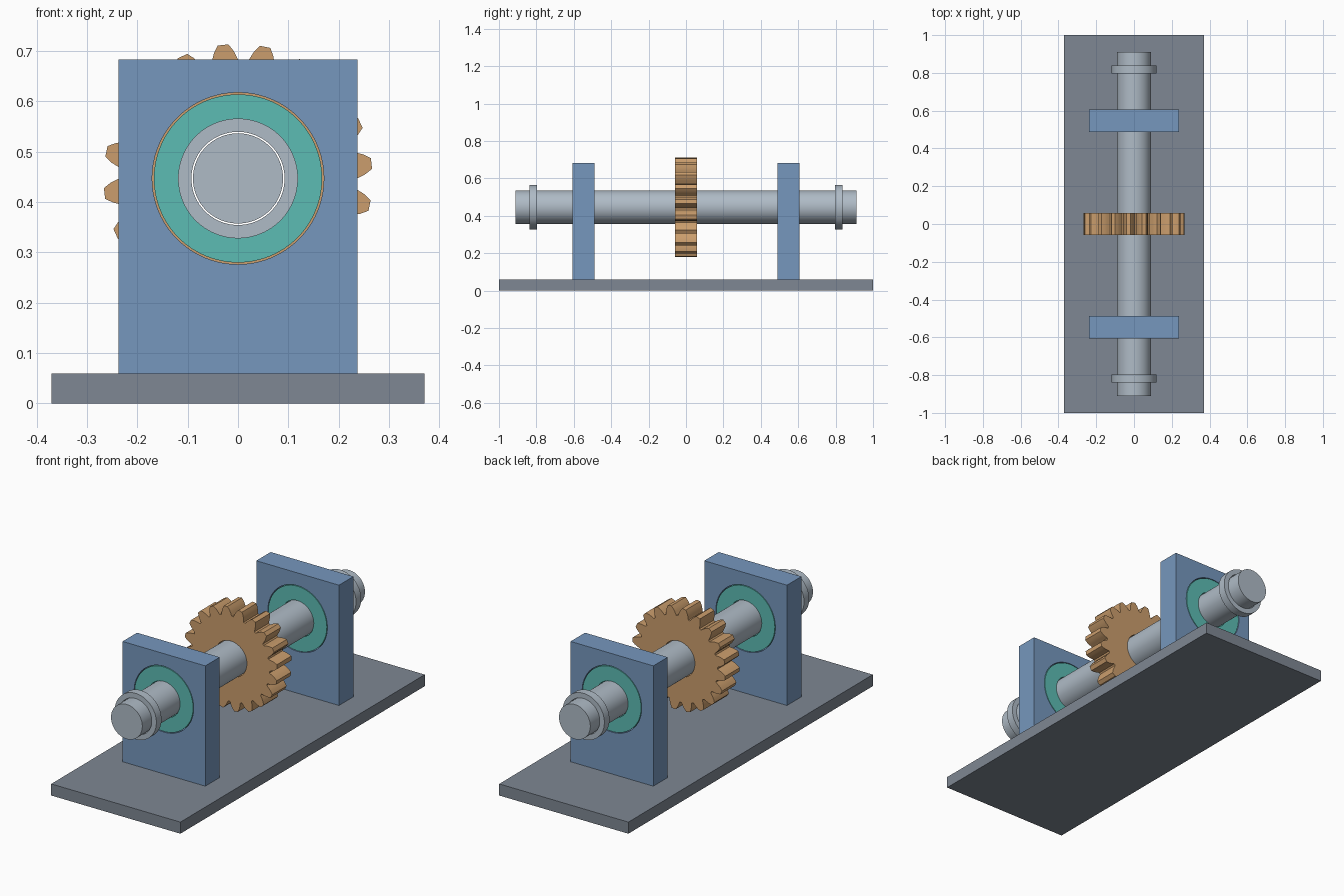
import bpy, bmesh, math
from mathutils import Vector

if "Cube" in bpy.data.objects:
    bpy.data.objects.remove(bpy.data.objects["Cube"])

AXIS_Z = 0.447      # height of the shaft centre line
BORE = 0.0925       # clearance bore around the shaft
SEGMENTS = 96


def material(name, rgb):
    mat = bpy.data.materials.new(name)
    lin = [((c / 255 + 0.055) / 1.055) ** 2.4 for c in rgb]
    mat.diffuse_color = (*lin, 1.0)
    mat.use_nodes = True
    mat.node_tree.nodes["Principled BSDF"].inputs["Base Color"].default_value = mat.diffuse_color
    return mat


GREY = material("slate grey", (126, 135, 147))
BLUE = material("steel blue", (118, 151, 189))
TEAL = material("teal", (92, 188, 179))
STEEL = material("pale steel", (175, 187, 198))
BRONZE = material("bronze", (203, 158, 109))


def circle(radius):
    return [(radius * math.cos(2 * math.pi * i / SEGMENTS),
             AXIS_Z + radius * math.sin(2 * math.pi * i / SEGMENTS))
            for i in range(SEGMENTS)]


def rectangle(half_width, z0, z1):
    return [(-half_width, z0), (half_width, z0), (half_width, z1), (-half_width, z1)]


def extrude_y(name, loops, y0, y1, mat):
    """Fill x-z outlines (the first may be pierced by the second) and extrude along y."""
    bm = bmesh.new()
    edges = []
    for loop in loops:
        verts = [bm.verts.new((x, y0, z)) for x, z in loop]
        edges += [bm.edges.new((verts[i - 1], verts[i])) for i in range(len(verts))]
    if len(loops) == 1:
        bm.faces.new(verts)
    else:
        bmesh.ops.triangle_fill(bm, edges=edges, use_beauty=True, normal=(0, 1, 0))
    out = bmesh.ops.extrude_face_region(bm, geom=bm.faces[:], use_keep_orig=True)
    moved = [v for v in out["geom"] if isinstance(v, bmesh.types.BMVert)]
    bmesh.ops.translate(bm, verts=moved, vec=Vector((0, y1 - y0, 0)))
    bmesh.ops.recalc_face_normals(bm, faces=bm.faces[:])
    mesh = bpy.data.meshes.new(name)
    bm.to_mesh(mesh)
    bm.free()
    mesh.materials.append(mat)
    obj = bpy.data.objects.new(name, mesh)
    bpy.context.collection.objects.link(obj)
    bpy.ops.object.select_all(action="DESELECT")
    obj.select_set(True)
    bpy.context.view_layer.objects.active = obj
    bpy.ops.object.shade_smooth_by_angle(angle=math.radians(15))
    return obj


def gear_outline(teeth=20, offset=6.4):
    # one tooth: (angle from tooth centre in degrees, radius)
    half = [(7.9, 0.222), (7.1, 0.228), (6.2, 0.238), (4.5, 0.253), (2.3, 0.267)]
    tooth = [(-a, r) for a, r in half] + [(a, r) for a, r in reversed(half)]
    points = []
    for k in range(teeth):
        for a, r in tooth:
            t = math.radians(offset + k * 360 / teeth + a)
            points.append((r * math.cos(t), AXIS_Z + r * math.sin(t)))
    return points


# Base plate and through shaft
extrude_y("base_plate", [rectangle(0.37, 0, 0.06)], -1, 1, GREY)
extrude_y("shaft", [circle(0.0895)], -0.911, 0.911, STEEL)

# Central toothed gear
extrude_y("gear", [gear_outline(), circle(BORE)], -0.059, 0.059, BRONZE)

# Bearing supports, bushings and retaining collars at each end
for side, s in (("front", -1), ("back", 1)):
    y0, y1 = sorted((s * 0.488, s * 0.606))
    extrude_y(side + "_support", [rectangle(0.237, 0.06, 0.683), circle(0.1705)], y0, y1, BLUE)
    extrude_y(side + "_bushing", [circle(0.167), circle(BORE)], y0, y1, TEAL)
    y0, y1 = sorted((s * 0.796, s * 0.838))
    extrude_y(side + "_collar", [circle(0.119), circle(BORE)], y0, y1, STEEL)
